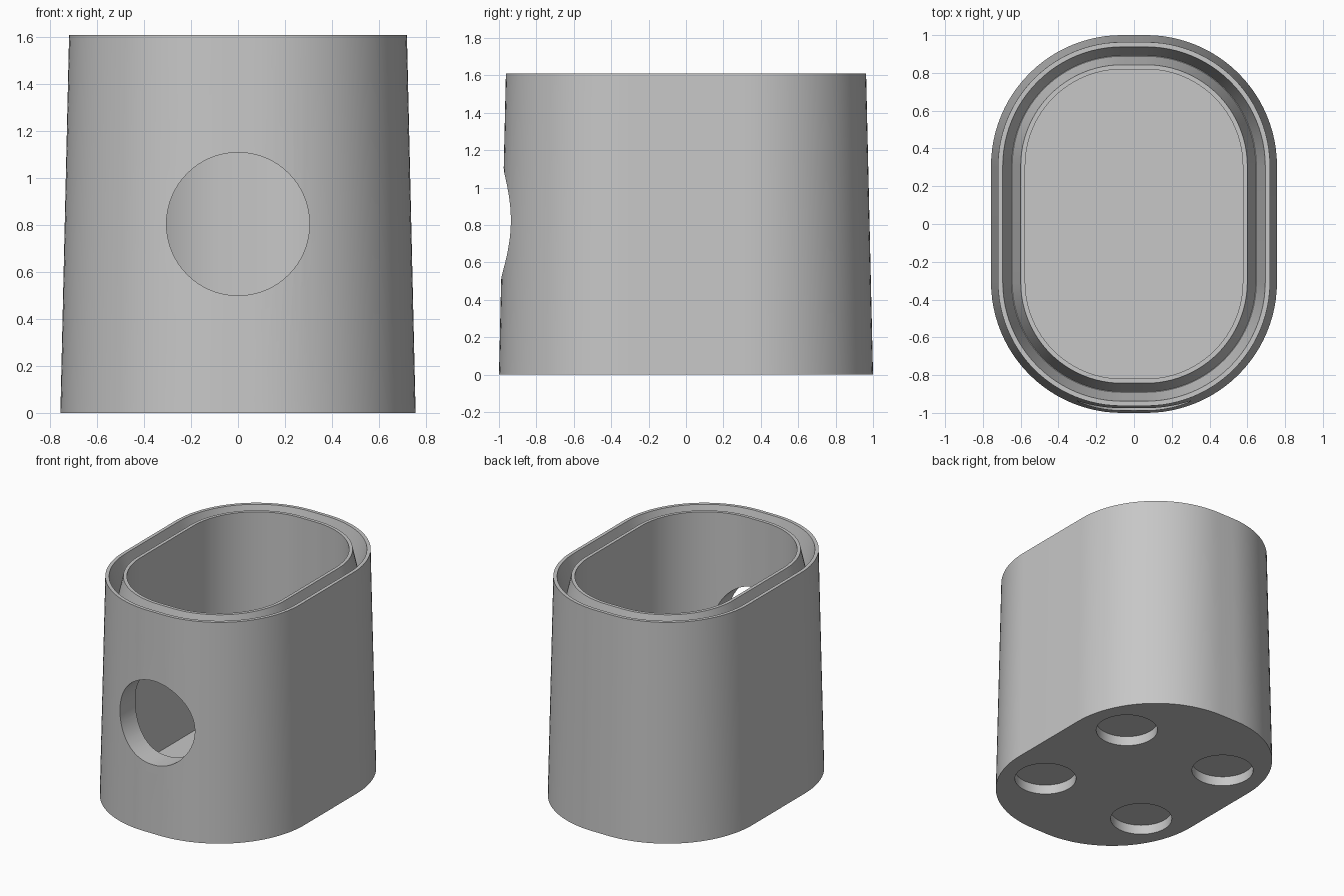
import bpy, bmesh, math

cube = bpy.data.objects.get("Cube")
if cube:
    bpy.data.objects.remove(cube)

HEIGHT = 1.61
CORE_X, CORE_Y = 0.064, 0.307   # corner arc centres
ARC_STEPS = 24

grey = bpy.data.materials.new("light grey")
grey.use_nodes = True
grey.diffuse_color = (0.57, 0.57, 0.57, 1)
grey.node_tree.nodes["Principled BSDF"].inputs["Base Color"].default_value = (0.57, 0.57, 0.57, 1)


def rounded_ring(bm, half_width, z):
    """Rounded rectangle ring with large corner arcs."""
    radius = half_width - CORE_X
    ring = []
    for quarter, (sx, sy) in enumerate(((1, 1), (-1, 1), (-1, -1), (1, -1))):
        for i in range(ARC_STEPS + 1):
            a = math.pi / 2 * (quarter + i / ARC_STEPS)
            ring.append(bm.verts.new((sx * CORE_X + radius * math.cos(a),
                                      sy * CORE_Y + radius * math.sin(a), z)))
    return ring


def loft(name, profile):
    """Skin rings given as (half width, height), capped at both ends."""
    bm = bmesh.new()
    rings = [rounded_ring(bm, w, z) for w, z in profile]
    for low, high in zip(rings, rings[1:]):
        for i in range(len(low)):
            j = (i + 1) % len(low)
            bm.faces.new((low[i], low[j], high[j], high[i]))
    bm.faces.new(rings[0][::-1])
    bm.faces.new(rings[-1])
    bmesh.ops.recalc_face_normals(bm, faces=bm.faces)
    mesh = bpy.data.meshes.new(name)
    bm.to_mesh(mesh)
    bm.free()
    obj = bpy.data.objects.new(name, mesh)
    bpy.context.collection.objects.link(obj)
    mesh.materials.append(grey)
    return obj


def cutter(name, radius, depth, location, rotation=(0, 0, 0)):
    bpy.ops.mesh.primitive_cylinder_add(vertices=64, radius=radius, depth=depth,
                                        location=location, rotation=rotation)
    obj = bpy.context.object
    obj.name = name
    obj.data.materials.append(grey)
    return obj


# Double-rimmed cup: tapered shell, tapered rim groove, straight cavity
body = loft("cup_body", [
    (0.757, 0), (0.72, HEIGHT), (0.695, HEIGHT), (0.648, HEIGHT - 0.2),
    (0.645, HEIGHT - 0.2), (0.60, HEIGHT), (0.576, HEIGHT), (0.576, 0.1)])

# Round front opening and four round recesses under the base
cutters = [cutter("front_opening_cutter", 0.305, 0.6, (0, -0.95, 0.805), (math.pi / 2, 0, 0))]
for x in (-0.425, 0.425):
    for y in (-0.43, 0.43):
        cutters.append(cutter("base_recess_cutter", 0.208, 0.14, (x, y, 0)))

for c in cutters:
    mod = body.modifiers.new(c.name, "BOOLEAN")
    mod.operation = "DIFFERENCE"
    mod.solver = "EXACT"
    mod.object = c

# Bake the cuts, then drop the cutters
bpy.ops.object.select_all(action="DESELECT")
body.select_set(True)
bpy.context.view_layer.objects.active = body
for mod in list(body.modifiers):
    bpy.ops.object.modifier_apply(modifier=mod.name)
for c in cutters:
    bpy.data.objects.remove(c)
bpy.ops.object.shade_smooth_by_angle(angle=math.radians(30))
